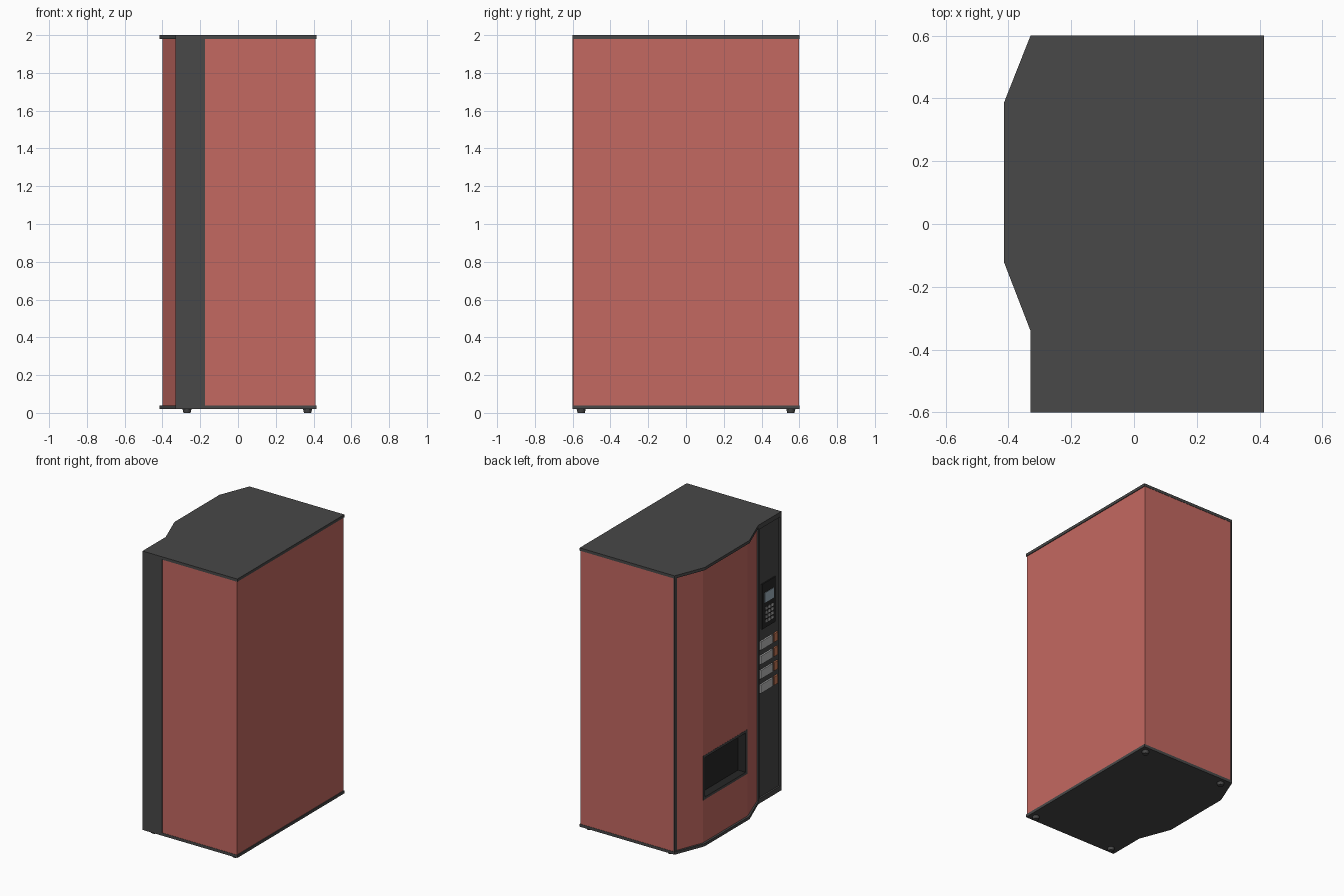
import bpy, bmesh
from mathutils import Vector

if "Cube" in bpy.data.objects:
    bpy.data.objects.remove(bpy.data.objects["Cube"])


def material(name, r, g, b):
    m = bpy.data.materials.new(name)
    m.diffuse_color = (r, g, b, 1)
    m.use_nodes = True
    m.node_tree.nodes["Principled BSDF"].inputs["Base Color"].default_value = m.diffuse_color
    return m


RED = material("red_paint", 0.55, 0.14, 0.12)
DARK = material("dark_trim", 0.065, 0.065, 0.065)
BLACK = material("black_plastic", 0.02, 0.02, 0.02)
LIGHT = material("light_buttons", 0.5, 0.5, 0.5)
ORANGE = material("orange_lamps", 0.6, 0.2, 0.1)
GLASS = material("display_glass", 0.35, 0.45, 0.52)


def finish(name, bm, *mats):
    bmesh.ops.recalc_face_normals(bm, faces=bm.faces)
    me = bpy.data.meshes.new(name)
    bm.to_mesh(me)
    bm.free()
    for m in mats:
        me.materials.append(m)
    ob = bpy.data.objects.new(name, me)
    bpy.context.collection.objects.link(ob)
    return ob


def prism_bm(outline, z0, z1):
    bm = bmesh.new()
    base = bm.faces.new([bm.verts.new((x, y, z0)) for x, y in outline])
    top = bmesh.ops.extrude_face_region(bm, geom=[base])["geom"]
    bmesh.ops.translate(bm, vec=(0, 0, z1 - z0),
                        verts=[v for v in top if isinstance(v, bmesh.types.BMVert)])
    bmesh.ops.recalc_face_normals(bm, faces=bm.faces)
    return bm


def prism(name, outline, z0, z1, mat):
    return finish(name, prism_bm(outline, z0, z1), mat)


def rect(x0, x1, y0, y1):
    return [(x0, y0), (x1, y0), (x1, y1), (x0, y1)]


def box(name, x0, x1, y0, y1, z0, z1, mat):
    return prism(name, rect(x0, x1, y0, y1), z0, z1, mat)


def tray(name, x0, x1, y0, y1, z0, z1, border, depth, rim, inside):
    """Box whose -x face is framed and sunk inwards."""
    bm = prism_bm(rect(x0, x1, y0, y1), z0, z1)
    front = next(f for f in bm.faces if f.normal.x < -0.9)
    bmesh.ops.inset_region(bm, faces=[front], thickness=border)
    before = set(bm.faces) - {front}
    new = bmesh.ops.extrude_discrete_faces(bm, faces=[front])["faces"][0]
    bmesh.ops.translate(bm, vec=Vector((depth, 0, 0)), verts=new.verts)
    for f in set(bm.faces) - before:
        f.material_index = 1
    return finish(name, bm, rim, inside)


# Roof and base plates share the bowed outline
plate = [(-0.33, 0.6), (-0.415, 0.385), (-0.415, -0.12), (-0.33, -0.34),
         (-0.33, -0.6), (0.415, -0.6), (0.415, 0.6)]
prism("roof_plate", plate, 1.98, 2.0, DARK)
prism("base_plate", plate, 0.02, 0.04, DARK)

# Cabinet, notched for the control column
prism("cabinet", [(0.41, -0.598), (0.41, 0.598), (-0.32, 0.598), (-0.32, 0.57),
                  (-0.31, 0.57), (-0.31, -0.34), (-0.175, -0.34), (-0.175, -0.598)],
      0.04, 1.98, RED)
box("corner_strip", -0.33, -0.32, 0.57, 0.599, 0.04, 1.98, DARK)

# Bowed door with an opening for the delivery hatch
door = prism("door", [(-0.31, 0.57), (-0.328, 0.57), (-0.4, 0.383), (-0.4, -0.12),
                      (-0.32, -0.34), (-0.31, -0.34)], 0.04, 1.98, RED)
cutter = box("hatch_cutter", -0.5, -0.325, -0.115, 0.378, 0.34, 0.655, RED)
cutter.hide_render = True
cutter.hide_set(True)
cut = door.modifiers.new("hatch_opening", "BOOLEAN")
cut.operation = "DIFFERENCE"
cut.solver = "EXACT"
cut.object = cutter
tray("delivery_hatch", -0.401, -0.325, -0.115, 0.378, 0.34, 0.655, 0.025, 0.06, DARK, BLACK)

# Control column with sunken face
tray("control_column", -0.33, -0.175, -0.6, -0.34, 0.04, 1.98, 0.02, 0.012, DARK, DARK)
box("payment_panel", -0.326, -0.315, -0.54, -0.39, 1.24, 1.56, BLACK)
box("display", -0.329, -0.32, -0.515, -0.415, 1.42, 1.49, GLASS)

# Keypad
for row in range(4):
    for col in range(3):
        y, z = -0.435 - 0.032 * col, 1.375 - 0.03 * row
        box(f"key_{row}_{col}", -0.329, -0.32, y - 0.01, y + 0.01, z - 0.009, z + 0.009, LIGHT)

# Selection buttons and their lamps
for i in range(4):
    z = 1.10 - 0.102 * i
    box(f"selection_button_{i}", -0.329, -0.315, -0.505, -0.37, z, z + 0.06, LIGHT)
    box(f"selection_lamp_{i}", -0.329, -0.315, -0.565, -0.525, z, z + 0.06, ORANGE)

# Feet
for x in (-0.27, 0.368):
    for y in (-0.555, 0.555):
        bm = bmesh.new()
        bmesh.ops.create_cone(bm, cap_ends=True, segments=16, radius1=0.019,
                              radius2=0.024, depth=0.02)
        bmesh.ops.translate(bm, vec=(x, y, 0.01), verts=bm.verts)
        finish("foot", bm, DARK)
